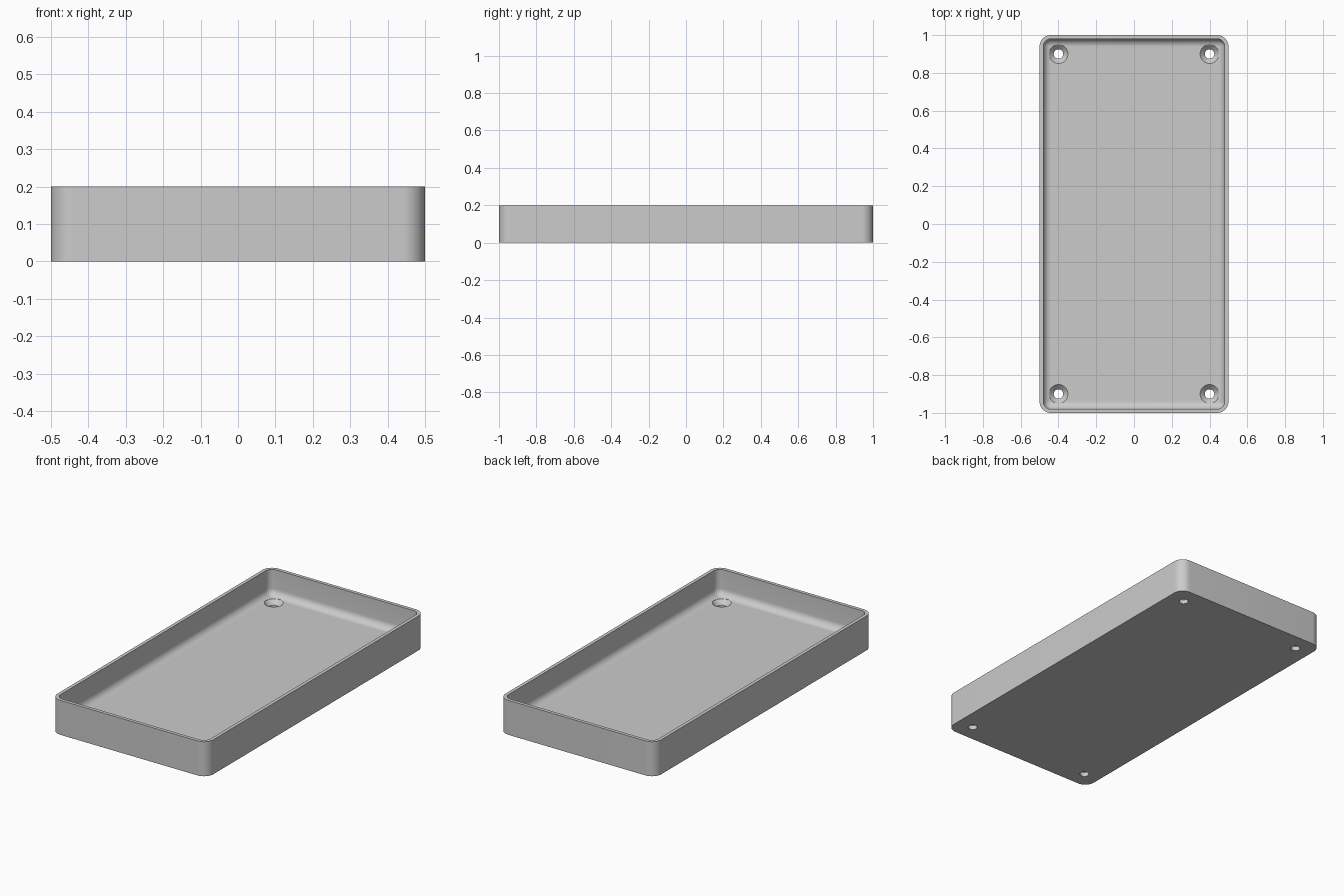
import bpy, bmesh, math

if "Cube" in bpy.data.objects:
    bpy.data.objects.remove(bpy.data.objects["Cube"])

W, L, H = 0.5, 1.0, 0.2        # half width, half length, height
CORNER, WALL, FLOOR, FILLET = 0.06, 0.02, 0.05, 0.04
SEG = 12

grey = bpy.data.materials.new("plain grey")
grey.diffuse_color = (0.6, 0.6, 0.6, 1)
grey.use_nodes = True
grey.node_tree.nodes["Principled BSDF"].inputs["Base Color"].default_value = grey.diffuse_color


def rounded_loop(bm, inset, z):
    """Rounded rectangle of vertices, inset from the outer wall."""
    r = max(CORNER - inset, 0.001)
    verts = []
    for i, (sx, sy) in enumerate([(1, 1), (-1, 1), (-1, -1), (1, -1)]):
        cx, cy = sx * (W - inset - r), sy * (L - inset - r)
        for k in range(SEG + 1):
            a = math.pi / 2 * (i + k / SEG)
            verts.append(bm.verts.new((cx + r * math.cos(a), cy + r * math.sin(a), z)))
    return verts


def skin(name, loops, bm):
    """Bridge successive loops, cap both ends and make an object."""
    for a, b in zip(loops, loops[1:]):
        n = len(a)
        for i in range(n):
            j = (i + 1) % n
            bm.faces.new((a[i], a[j], b[j], b[i]))
    bm.faces.new(loops[0][::-1])
    bm.faces.new(loops[-1])
    bmesh.ops.recalc_face_normals(bm, faces=bm.faces)
    mesh = bpy.data.meshes.new(name)
    bm.to_mesh(mesh)
    bm.free()
    mesh.materials.append(grey)
    obj = bpy.data.objects.new(name, mesh)
    bpy.context.collection.objects.link(obj)
    return obj


# Tray shell: outer wall, rim, inner wall, fillet down to the floor
bm = bmesh.new()
profile = [(0, 0), (0, H), (WALL, H)]
for k in range(9):
    a = math.pi / 2 * k / 8
    profile.append((WALL + FILLET * (1 - math.cos(a)),
                    FLOOR + FILLET * (1 - math.sin(a))))
tray = skin("tray", [rounded_loop(bm, i, z) for i, z in profile], bm)

# Countersunk screw holes in the four corners
for sx in (-1, 1):
    for sy in (-1, 1):
        bm = bmesh.new()
        loops = []
        for r, z in [(0.025, -0.05), (0.025, FLOOR - 0.025), (0.05, FLOOR), (0.05, 0.12)]:
            loops.append([bm.verts.new((sx * 0.4 + r * math.cos(math.tau * k / 32),
                                        sy * 0.9 + r * math.sin(math.tau * k / 32), z))
                          for k in range(32)])
        cutter = skin("hole_cutter", loops, bm)
        cutter.hide_render = True
        mod = tray.modifiers.new("screw_hole", 'BOOLEAN')
        mod.operation = 'DIFFERENCE'
        mod.solver = 'EXACT'
        mod.object = cutter
        bpy.context.view_layer.objects.active = tray
        bpy.ops.object.modifier_apply(modifier=mod.name)
        bpy.data.objects.remove(cutter)

# Smooth curves, crisp edges
bpy.ops.object.select_all(action='DESELECT')
tray.select_set(True)
bpy.context.view_layer.objects.active = tray
bpy.ops.object.shade_smooth_by_angle(angle=math.radians(30))
